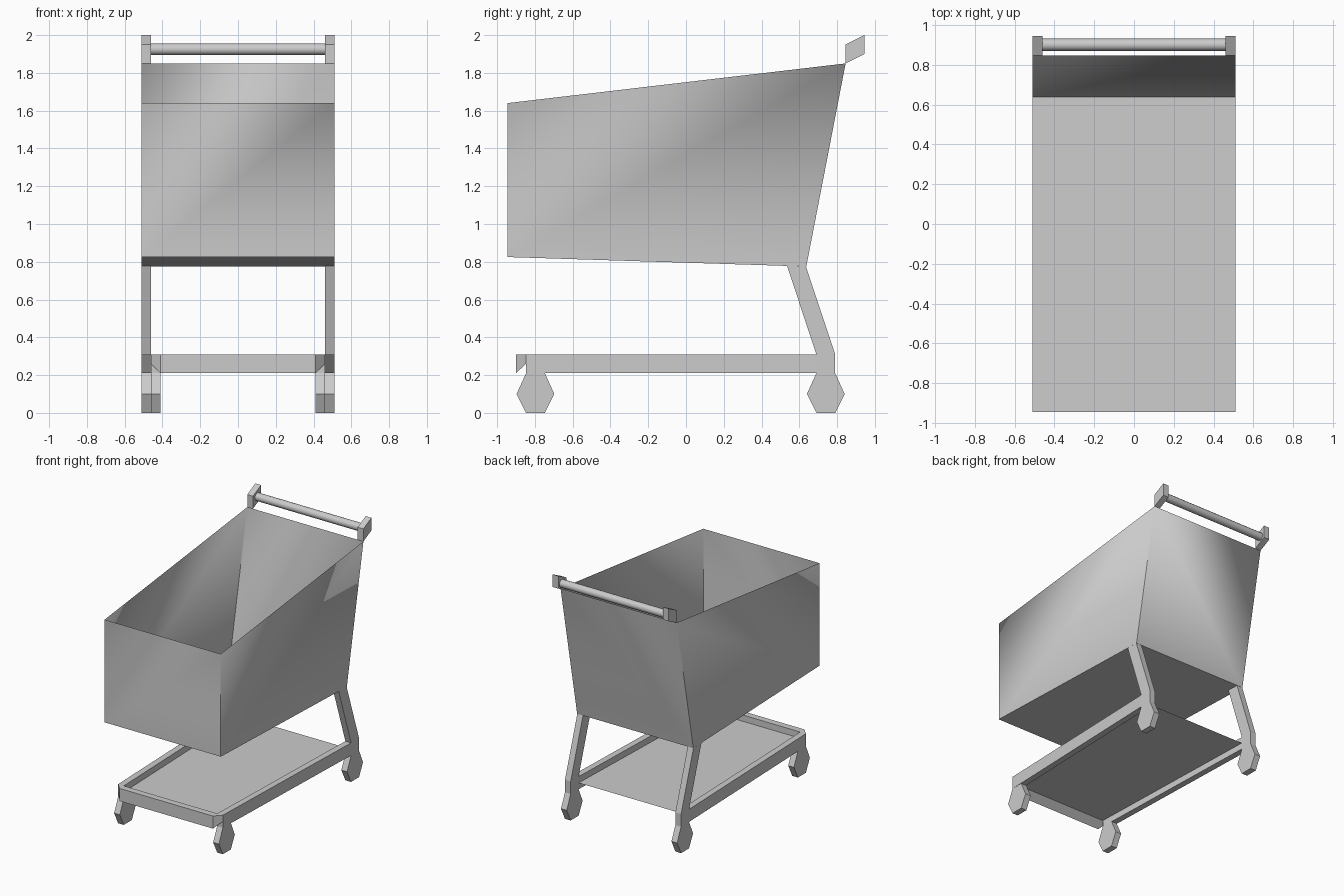
import bpy, bmesh, math
from mathutils import Vector

if "Cube" in bpy.data.objects:
    bpy.data.objects.remove(bpy.data.objects["Cube"])


def make(name, verts, faces, smooth=False, fix=True):
    bm = bmesh.new()
    vs = [bm.verts.new(v) for v in verts]
    for f in faces:
        bm.faces.new([vs[i] for i in f])
    if fix:
        bmesh.ops.recalc_face_normals(bm, faces=bm.faces)
    me = bpy.data.meshes.new(name)
    bm.to_mesh(me)
    bm.free()
    for p in me.polygons:
        p.use_smooth = smooth
    ob = bpy.data.objects.new(name, me)
    bpy.context.collection.objects.link(ob)
    return ob


def prism(name, a, b):
    """Solid between two matching outlines of 3D points."""
    n = len(a)
    faces = [tuple(range(n)), tuple(range(2 * n - 1, n - 1, -1))]
    faces += [(i, (i + 1) % n, (i + 1) % n + n, i + n) for i in range(n)]
    return make(name, a + b, faces)


def side_part(name, profile, x0, x1):
    """Side profile (y, z) extruded in x, on both sides of the cart."""
    for label, s in (("right", 1), ("left", -1)):
        prism(f"{name}_{label}", [(s * x0, y, z) for y, z in profile],
              [(s * x1, y, z) for y, z in profile])


# Basket: open-topped thin shell, faces pointing outwards
W = 0.51
side = [(-0.945, 0.825), (0.637, 0.775), (0.845, 1.85), (-0.945, 1.64)]
basket = make("basket", [(s * W, y, z) for s in (-1, 1) for y, z in side],
              [(0, 1, 5, 4), (4, 5, 6, 7), (0, 3, 2, 1), (0, 4, 7, 3), (1, 2, 6, 5)],
              smooth=True, fix=False)

# Basket shading: corners blend at the rim and are crisp at the floor
me = basket.data
rim = {v.index: Vector() for v in me.vertices if v.co.z > 1.5}
for p in me.polygons:
    for v in p.vertices:
        if v in rim:
            rim[v] += p.normal
normals = [None] * len(me.loops)
for p in me.polygons:
    for li in p.loop_indices:
        v = me.loops[li].vertex_index
        normals[li] = rim[v].normalized() if v in rim else p.normal.copy()
me.normals_split_custom_set(normals)

# Handle brackets and bar
side_part("handle_bracket",
          [(0.845, 1.85), (0.945, 1.9), (0.945, 2.0), (0.845, 1.95)], 0.46, W)
bpy.ops.mesh.primitive_cylinder_add(vertices=12, radius=0.031, depth=0.93,
                                    location=(0, 0.9, 1.925),
                                    rotation=(0, math.pi / 2, 0))
bpy.context.object.name = "handle_bar"
bpy.ops.object.shade_smooth_by_angle(angle=math.radians(40))

# Rear legs and six-sided wheels
side_part("rear_leg", [(0.535, 0.778), (0.635, 0.775), (0.79, 0.31),
                       (0.79, 0.21), (0.69, 0.21), (0.69, 0.31)], 0.46, W)


def wheel(y):
    return [(y - .05, 0), (y + .05, 0), (y + .1, .1),
            (y + .05, .21), (y - .05, .21), (y - .1, .1)]


side_part("rear_wheel", wheel(0.74), 0.46, W)
side_part("front_wheel", wheel(-0.797), 0.41, 0.46)

# Side rails, tapering in towards the front
for label, s in (("right", 1), ("left", -1)):
    ends = [[(s * x, y, z) for x, z in
             ((xi, .21), (xi + .05, .21), (xi + .05, .31), (xi, .31))]
            for xi, y in ((0.46, 0.69), (0.41, -0.847))]
    prism(f"side_rail_{label}", *ends)

# Front rail with slanted ends
front = [(-0.41, -0.9, .21), (0.41, -0.9, .21), (0.41, -0.9, .31), (-0.41, -0.9, .31)]
back = [(-0.46, -0.847, .26), (0.46, -0.847, .26), (0.46, -0.847, .31), (-0.46, -0.847, .31)]
prism("front_rail", front, back)

# Lower shelf
make("lower_shelf", [(-0.41, -0.847, .26), (0.41, -0.847, .26),
                     (0.46, 0.69, .26), (-0.46, 0.69, .26)], [(0, 1, 2, 3)], fix=False)
